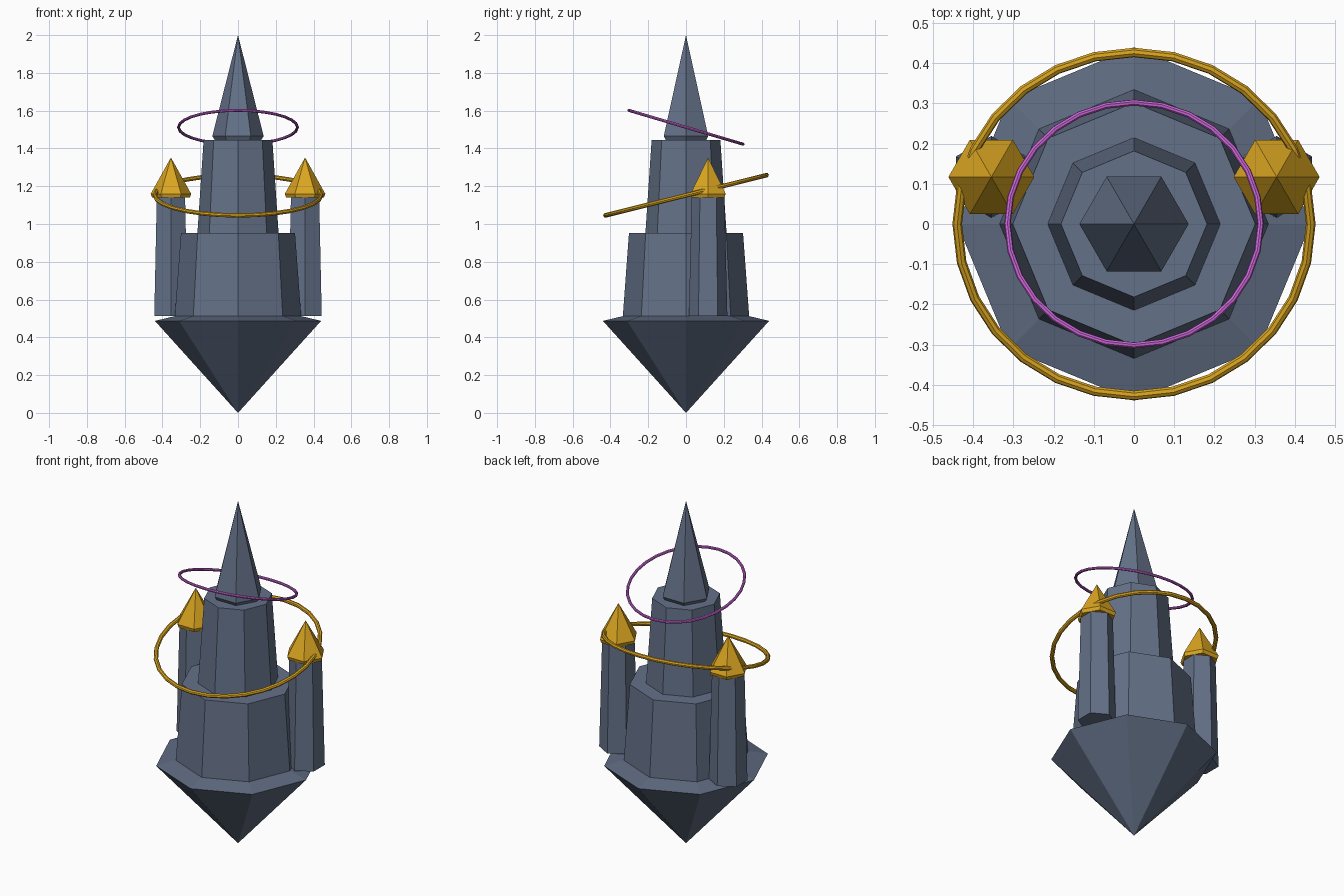
import bpy
import math

cube = bpy.data.objects.get("Cube")
if cube:
    bpy.data.objects.remove(cube, do_unlink=True)


def linear(c):
    c /= 255
    return c / 12.92 if c <= 0.04045 else ((c + 0.055) / 1.055) ** 2.4


def material(name, *rgb):
    colour = (*[linear(c) for c in rgb], 1)
    mat = bpy.data.materials.new(name)
    mat.use_nodes = True
    mat.diffuse_color = colour
    bsdf = mat.node_tree.nodes["Principled BSDF"]
    bsdf.inputs["Base Color"].default_value = colour
    bsdf.inputs["Roughness"].default_value = 0.8
    return mat


stone = material("slate_stone", 100, 113, 136)
rock = material("dark_slate_rock", 94, 106, 128)
gold = material("gold", 218, 165, 32)
violet = material("violet", 202, 100, 214)


def lathe(name, mat, sides, profile, x=0, y=0, turn=0):
    """Faceted solid from (radius, z) rings; a zero radius makes a point."""
    verts, faces, rings = [], [], []
    for r, z in profile:
        count = 1 if r == 0 else sides
        rings.append([len(verts) + i for i in range(count)])
        for i in range(count):
            a = math.radians(90 + turn) + math.tau * i / sides
            verts.append((r * math.cos(a), r * math.sin(a), z))
    for low, high in zip(rings, rings[1:]):
        for i in range(sides):
            j = (i + 1) % sides
            if len(low) == 1:
                faces.append((low[0], high[j], high[i]))
            elif len(high) == 1:
                faces.append((low[i], low[j], high[0]))
            else:
                faces.append((low[i], low[j], high[j], high[i]))
    if len(rings[0]) > 1:
        faces.append(rings[0][::-1])
    if len(rings[-1]) > 1:
        faces.append(rings[-1])
    mesh = bpy.data.meshes.new(name)
    mesh.from_pydata(verts, [], faces)
    mesh.materials.append(mat)
    obj = bpy.data.objects.new(name, mesh)
    obj.location = (x, y, 0)
    bpy.context.collection.objects.link(obj)
    return obj


def ring(name, mat, major, minor, z, tilt):
    bpy.ops.mesh.primitive_torus_add(
        major_radius=major, minor_radius=minor, major_segments=28,
        minor_segments=8, location=(0, 0, z), rotation=(math.radians(tilt), 0, 0))
    obj = bpy.context.object
    obj.name = name
    obj.data.materials.append(mat)


# Floating rock with a shallow sloped top
lathe("floating_rock", rock, 8, [(0, 0), (0.44, 0.487), (0.335, 0.512)])

# Stacked keep and spire
lathe("lower_keep", stone, 8, [(0.335, 0.505), (0.302, 0.952)])
lathe("upper_keep", stone, 8, [(0.215, 0.95), (0.182, 1.445)])
lathe("spire", stone, 6, [(0.12, 1.44), (0.136, 1.465), (0, 2)], turn=30)

# Side towers with pointed roofs
for side, x in (("left", 0.355), ("right", -0.355)):
    lathe(side + "_tower", stone, 6, [(0.102, 0.512), (0.086, 1.16)], x, 0.117)
    lathe(side + "_tower_roof", gold, 6,
          [(0.1, 1.14), (0.107, 1.16), (0, 1.352)], x, 0.117, turn=30)

# Tilted floating rings
ring("gold_ring", gold, 0.44, 0.012, 1.152, 14)
ring("violet_ring", violet, 0.315, 0.008, 1.512, -16.5)
